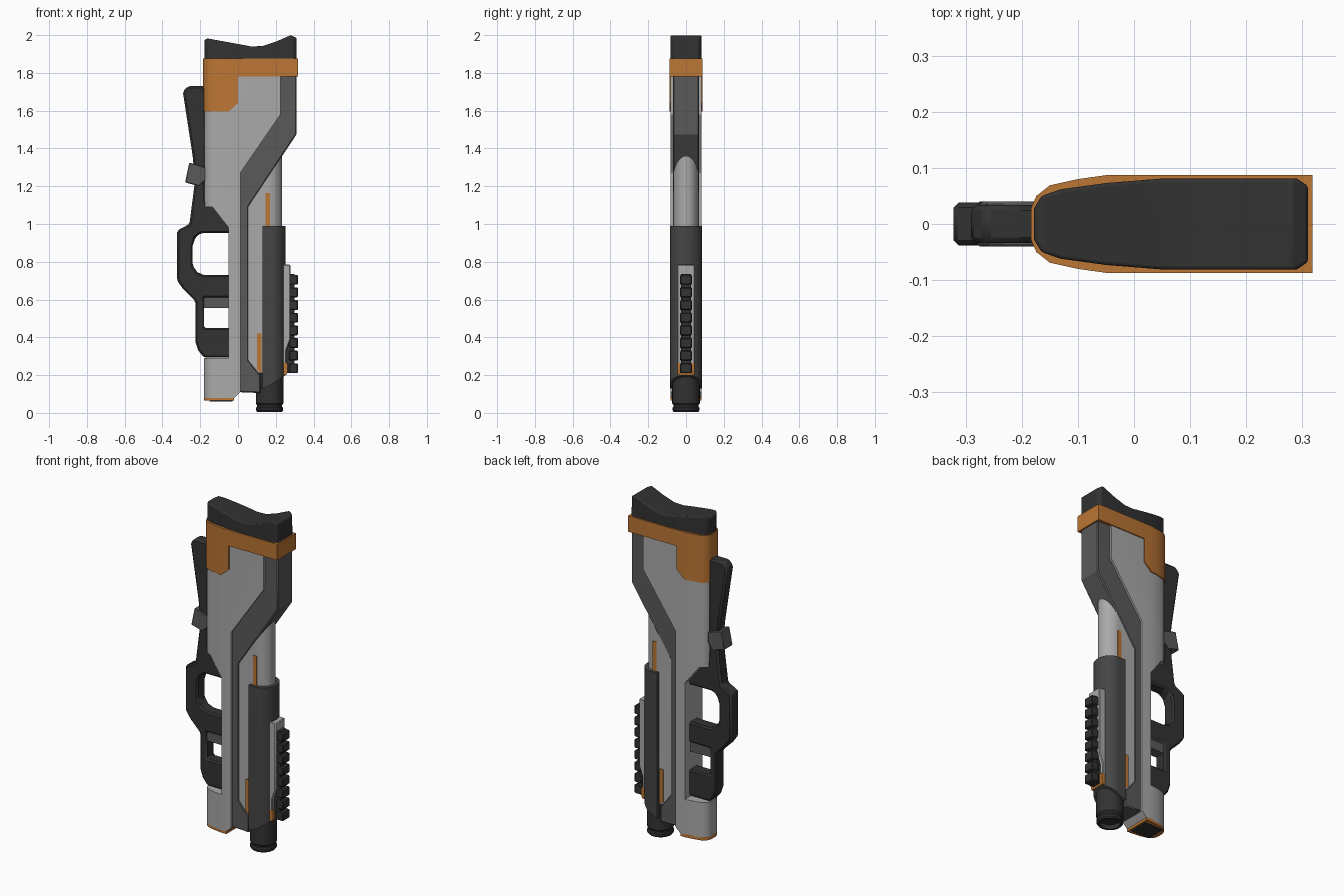
import bpy, bmesh, math
from mathutils import Vector

if "Cube" in bpy.data.objects:
    bpy.data.objects.remove(bpy.data.objects["Cube"])


def material(name, r, g, b):
    m = bpy.data.materials.new(name)
    m.use_nodes = True
    m.diffuse_color = (r, g, b, 1)
    bsdf = m.node_tree.nodes["Principled BSDF"]
    bsdf.inputs["Base Color"].default_value = (r, g, b, 1)
    bsdf.inputs["Roughness"].default_value = 0.6
    return m


LIGHT = material("light_grey", 0.4, 0.4, 0.4)
MID = material("mid_grey", 0.1, 0.1, 0.1)
DARK = material("dark_grey", 0.06, 0.06, 0.06)
BLACK = material("near_black", 0.032, 0.032, 0.032)
ORANGE = material("orange", 0.5, 0.18, 0.035)


def prism(name, points, depth):
    """Solid made by pushing a flat outline along a vector."""
    bm = bmesh.new()
    face = bm.faces.new([bm.verts.new(p) for p in points])
    new = bmesh.ops.extrude_face_region(bm, geom=[face])["geom"]
    bmesh.ops.translate(bm, vec=depth, verts=[v for v in new if isinstance(v, bmesh.types.BMVert)])
    bmesh.ops.recalc_face_normals(bm, faces=bm.faces)
    mesh = bpy.data.meshes.new(name)
    bm.to_mesh(mesh)
    bm.free()
    obj = bpy.data.objects.new(name, mesh)
    bpy.context.collection.objects.link(obj)
    return obj


def finish(obj, mat, bevel=0, segments=1):
    obj.data.materials.clear()
    obj.data.materials.append(mat)
    if bevel:
        mod = obj.modifiers.new("Bevel", "BEVEL")
        mod.width, mod.segments, mod.limit_method = bevel, segments, "ANGLE"
        mod.angle_limit = math.radians(35)
    bpy.ops.object.select_all(action="DESELECT")
    obj.select_set(True)
    bpy.context.view_layer.objects.active = obj
    bpy.ops.object.shade_smooth_by_angle(angle=math.radians(32))
    return obj


def part(name, profile, half, mat, plan=None, bevel=0, segments=1):
    """Side profile (x, z) given thickness, optionally trimmed to a plan (x, y)."""
    depth = 0.15 if plan else half
    obj = prism(name, [(x, -depth, z) for x, z in profile], Vector((0, 2 * depth, 0)))
    if plan:
        outline = plan + [(x, -y) for x, y in reversed(plan)]
        cutter = prism("trim", [(x, y, -0.5) for x, y in outline], Vector((0, 0, 3)))
        cutter.hide_render = True
        mod = obj.modifiers.new("Trim", "BOOLEAN")
        mod.operation, mod.object, mod.solver = "INTERSECT", cutter, "EXACT"
        graph = bpy.context.evaluated_depsgraph_get()
        mesh = bpy.data.meshes.new_from_object(obj.evaluated_get(graph))
        obj.modifiers.clear()
        obj.data = mesh
        bpy.data.objects.remove(cutter)
    return finish(obj, mat, bevel, segments)


def box(name, x0, x1, z0, z1, half, mat, bevel=0, plan=None):
    return part(name, [(x0, z0), (x1, z0), (x1, z1), (x0, z1)], half, mat, plan, bevel)


def arc_plan(x_back, x_front, r, depth):
    """Plan with a flat back and an elliptical front."""
    arc = [(x_front - depth + depth * math.cos(a), r * math.sin(a))
           for a in [math.pi / 2 * i / 10 for i in range(10, 0, -1)]]
    return [(x_back, r)] + arc


# Main body and its orange trim
body_plan = [(-0.18, 0.025), (-0.17, 0.047), (-0.145, 0.064), (-0.1, 0.075), (-0.05, 0.081), (0.4, 0.081)]
trim_plan = [(-0.184, 0.027), (-0.174, 0.05), (-0.15, 0.069), (-0.1, 0.08), (-0.05, 0.087), (0.4, 0.087)]
part("main_body", [(-0.18, 0.08), (-0.02, 0.08), (0.012, 0.11), (0.012, 1.27),
                   (0.225, 1.58), (0.225, 1.8), (-0.18, 1.8), (-0.18, 1.09),
                   (-0.135, 1.09), (-0.05, 0.98), (-0.05, 0.29), (-0.18, 0.29)],
     0, LIGHT, body_plan)
box("orange_collar", -0.19, 0.318, 1.78, 1.875, 0, ORANGE, plan=trim_plan)
part("collar_side_patch", [(-0.19, 1.8), (0, 1.8), (0, 1.64), (-0.05, 1.595), (-0.19, 1.595)],
     0, ORANGE, trim_plan)
box("bottom_trim", -0.18, -0.02, 0.065, 0.085, 0, ORANGE, plan=body_plan)
box("bottom_plate", -0.15, -0.03, 0.06, 0.07, 0.055, BLACK)

# Dark frame running down beside the body
part("side_frame", [(0.0, 0.11), (0.12, 0.105), (0.12, 0.2), (0.055, 0.28), (0.055, 1.09),
                    (0.31, 1.475), (0.31, 1.79), (0.2, 1.79), (0.2, 1.57), (0.0, 1.27)],
     0.07, MID, bevel=0.006)

# Butt pad with a dished top
pad_plan = [(-0.178, 0.028), (-0.165, 0.05), (-0.13, 0.062), (-0.05, 0.073), (0.05, 0.081),
            (0.29, 0.081), (0.31, 0.068)]
part("butt_pad", [(-0.19, 1.86), (0.315, 1.86), (0.31, 1.985), (0.28, 2.0), (0.2, 1.965),
                  (0.13, 1.942), (0.07, 1.94), (0.0, 1.953), (-0.16, 1.982), (-0.19, 1.97)],
     0, BLACK, pad_plan, bevel=0.018, segments=3)

# Barrel shroud, handguard and orange strips
part("barrel_shroud", [(0.04, 0.28), (0.11, 0.21), (0.235, 0.21), (0.235, 1.4), (0.15, 1.4), (0.04, 1.09)],
     0, LIGHT, arc_plan(0.03, 0.233, 0.066, 0.075))
part("handguard", [(0.13, 0.13), (0.17, 0.145), (0.26, 0.205), (0.26, 0.99), (0.13, 0.99)],
     0, DARK, arc_plan(0.13, 0.252, 0.085, 0.075))
box("upper_strip", 0.146, 0.17, 0.98, 1.165, 0.07, ORANGE)
part("lower_strip", [(0.1, 0.23), (0.125, 0.21), (0.125, 0.42), (0.1, 0.42)], 0.072, ORANGE)

# Turned muzzle with a recessed bore
rings = [(0, 0.03), (0.052, 0.03), (0.055, 0.006), (0.066, 0.006), (0.072, 0.014), (0.072, 0.026),
         (0.067, 0.032), (0.067, 0.042), (0.073, 0.05), (0.073, 0.25), (0, 0.25)]
bm = bmesh.new()
verts = [bm.verts.new((0.167 + r, 0, z)) for r, z in rings]
edges = [bm.edges.new(pair) for pair in zip(verts, verts[1:])]
bmesh.ops.spin(bm, geom=verts + edges, cent=(0.167, 0, 0), axis=(0, 0, 1),
               angle=math.tau, steps=32, use_merge=True)
bmesh.ops.remove_doubles(bm, verts=bm.verts, dist=0.0001)
bmesh.ops.recalc_face_normals(bm, faces=bm.faces)
muzzle_mesh = bpy.data.meshes.new("muzzle")
bm.to_mesh(muzzle_mesh)
bm.free()
muzzle = bpy.data.objects.new("muzzle", muzzle_mesh)
bpy.context.collection.objects.link(muzzle)
finish(muzzle, BLACK)

# Accessory rail
part("rail_mount", [(0.23, 0.26), (0.255, 0.26), (0.255, 0.33), (0.277, 0.39), (0.277, 0.785), (0.23, 0.785)],
     0.046, LIGHT, bevel=0.004)
part("rail_end_cap", [(0.23, 0.2), (0.255, 0.2), (0.262, 0.22), (0.262, 0.265), (0.23, 0.265)], 0.046, ORANGE)
box("rail_spine", 0.25, 0.298, 0.21, 0.735, 0.026, BLACK)
for i in range(8):
    z = 0.21 + i * 0.067
    box(f"rail_tooth_{i + 1}", 0.27, 0.318, z, z + 0.052, 0.032, BLACK, bevel=0.005)

# Grip loop with trigger opening and lower handle
part("grip_frame", [(-0.18, 1.25), (-0.225, 1.25), (-0.257, 1.0), (-0.322, 0.965), (-0.322, 0.7),
                    (-0.29, 0.655), (-0.225, 0.59), (-0.225, 0.375), (-0.21, 0.33), (-0.18, 0.293),
                    (-0.04, 0.293), (-0.04, 0.45), (-0.18, 0.45), (-0.18, 0.61), (-0.04, 0.61),
                    (-0.04, 0.73), (-0.18, 0.73), (-0.215, 0.745), (-0.24, 0.78), (-0.24, 0.885),
                    (-0.225, 0.93), (-0.195, 0.952), (-0.04, 0.952), (-0.04, 0.99), (-0.13, 1.1),
                    (-0.17, 1.1)],
     0.038, BLACK, bevel=0.009)
box("grip_brace", -0.19, -0.04, 0.555, 0.62, 0.03, MID)

# Rear cheek lever and its clamp
part("rear_lever", [(-0.17, 1.73), (-0.265, 1.73), (-0.292, 1.7), (-0.24, 1.36), (-0.225, 1.2), (-0.17, 1.2)],
     0.034, BLACK, bevel=0.01)
part("lever_clamp", [(-0.258, 1.325), (-0.17, 1.3), (-0.17, 1.235), (-0.205, 1.2), (-0.28, 1.22)],
     0.04, MID, bevel=0.004)
